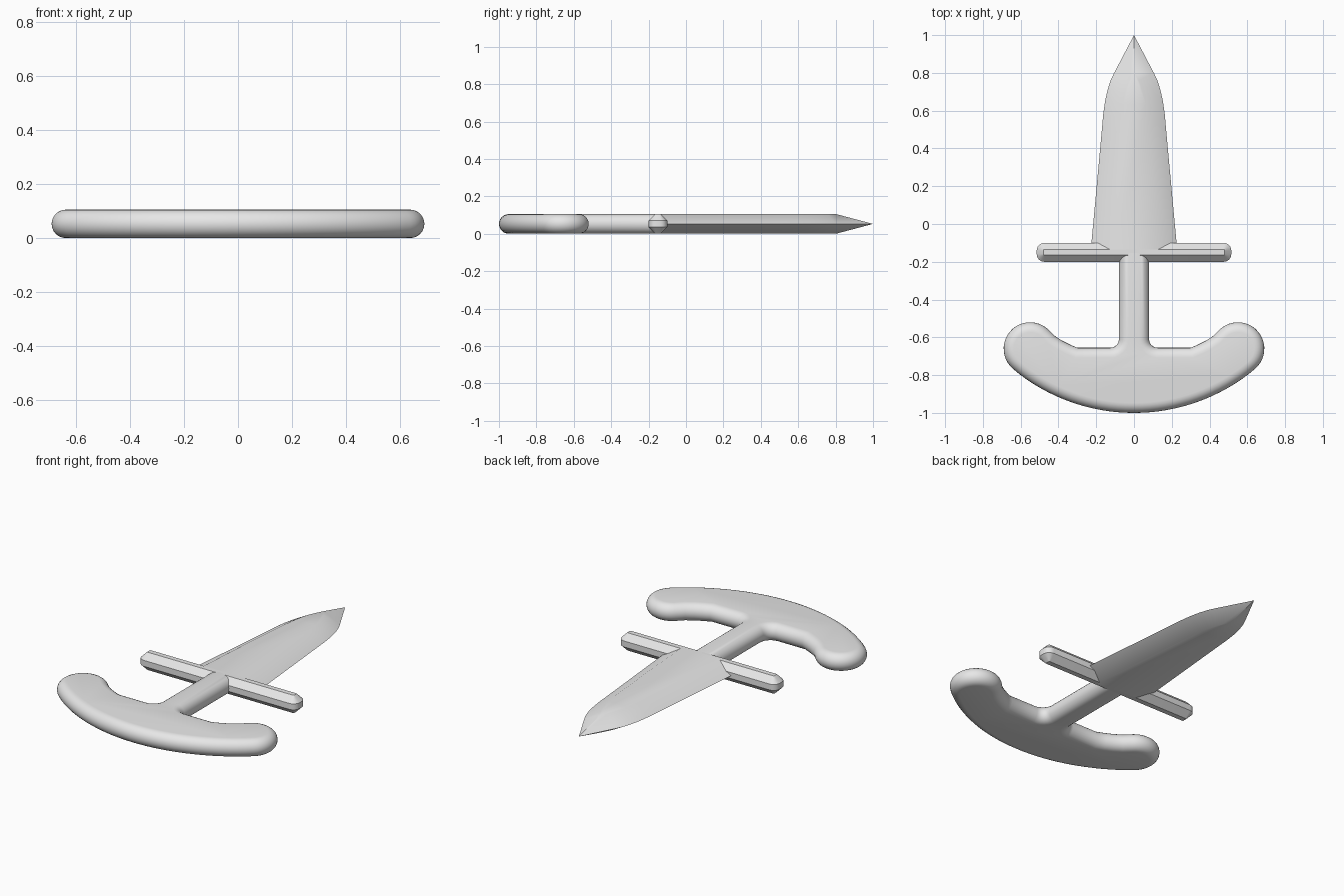
import bpy
import bmesh
from math import sin, cos, pi, radians, atan2
from mathutils import Vector

cube = bpy.data.objects.get("Cube")
if cube:
    bpy.data.objects.remove(cube, do_unlink=True)

MID = 0.0525  # half of the thickness

steel = bpy.data.materials.new("plain grey")
steel.use_nodes = True
grey = (0.8, 0.8, 0.8, 1.0)
steel.diffuse_color = grey
steel.node_tree.nodes["Principled BSDF"].inputs["Base Color"].default_value = grey


def arc(cx, cy, r, start, end, steps):
    """Points on an arc, angles in degrees."""
    angles = [radians(start + (end - start) * i / steps) for i in range(steps + 1)]
    return [(cx + r * cos(a), cy + r * sin(a)) for a in angles]


def mirrored(half):
    """Close a right-hand half outline, drawn from bottom to top."""
    return half + [(-x, y) for x, y in reversed(half) if x > 1e-5]


def inset(outline, d):
    """Move a counter-clockwise outline inward with mitred corners."""
    pts = [Vector(p) for p in outline]
    result = []
    for i, p in enumerate(pts):
        a = (p - pts[i - 1]).normalized()
        b = (pts[(i + 1) % len(pts)] - p).normalized()
        na, nb = Vector((-a.y, a.x)), Vector((-b.y, b.x))
        result.append(p + (na + nb) * d / (1 + na.dot(nb)))
    return result


def loft(name, outline, layers, base_y=None):
    """Stack inset copies of an outline at (z, inset) layers and cap the ends."""
    bm = bmesh.new()
    rings = []
    for z, d in layers:
        ring = inset(outline, d)
        if base_y is not None:  # keep the base square, without a bevel
            for p, (x, y) in zip(ring, outline):
                if y <= base_y + 1e-5:
                    p.y = base_y
        rings.append([bm.verts.new((p.x, p.y, z)) for p in ring])
    n = len(outline)
    for low, high in zip(rings, rings[1:]):
        for i in range(n):
            j = (i + 1) % n
            bm.faces.new((low[i], low[j], high[j], high[i]))
    bm.faces.new(list(reversed(rings[0])))
    bm.faces.new(rings[-1])
    mesh = bpy.data.meshes.new(name)
    bm.to_mesh(mesh)
    bm.free()
    mesh.materials.append(steel)
    obj = bpy.data.objects.new(name, mesh)
    bpy.context.collection.objects.link(obj)
    bpy.ops.object.select_all(action='DESELECT')
    obj.select_set(True)
    bpy.context.view_layer.objects.active = obj
    bpy.ops.object.shade_smooth_by_angle(angle=radians(30))
    return obj


# Crescent pommel and grip, with a fully rounded rim
join = math_angle = atan2(-0.66, 0.55) * 180 / pi
half = arc(0, 0, 1.0, -90, join, 16)[:-1]
half += arc(0.55, -0.66, 0.14, join, 130, 20)
half += [(0.42, -0.592), (0.38, -0.618), (0.34, -0.638), (0.30, -0.655)]
half += arc(0.125, -0.61, 0.045, 270, 180, 6)
half += [(0.08, -0.1)]
rim = [radians(-90 + 15 * i) for i in range(13)]
round_layers = [(MID + MID * sin(a), MID * (1 - cos(a))) for a in rim]
loft("grip_and_pommel", mirrored(half), round_layers)

# Crossguard with rounded ends and chamfered top and bottom
half = arc(0.475, -0.16, 0.04, -90, 0, 6) + arc(0.475, -0.14, 0.04, 0, 90, 6)
loft("crossguard", mirrored(half),
     [(0, 0.035), (0.035, 0), (0.07, 0), (2 * MID, 0.035)])

# Blade, with bevels that meet in a ridge at the point
half = [(0.23, -0.15), (0.1975, 0.2), (0.17, 0.5), (0.163, 0.58),
        (0.153, 0.65), (0.14, 0.71), (0.122, 0.765), (0.105, 0.8), (0, 1.0)]
loft("blade", mirrored(half),
     [(0, 0.092), (MID, 0), (2 * MID, 0.092)], base_y=-0.15)
